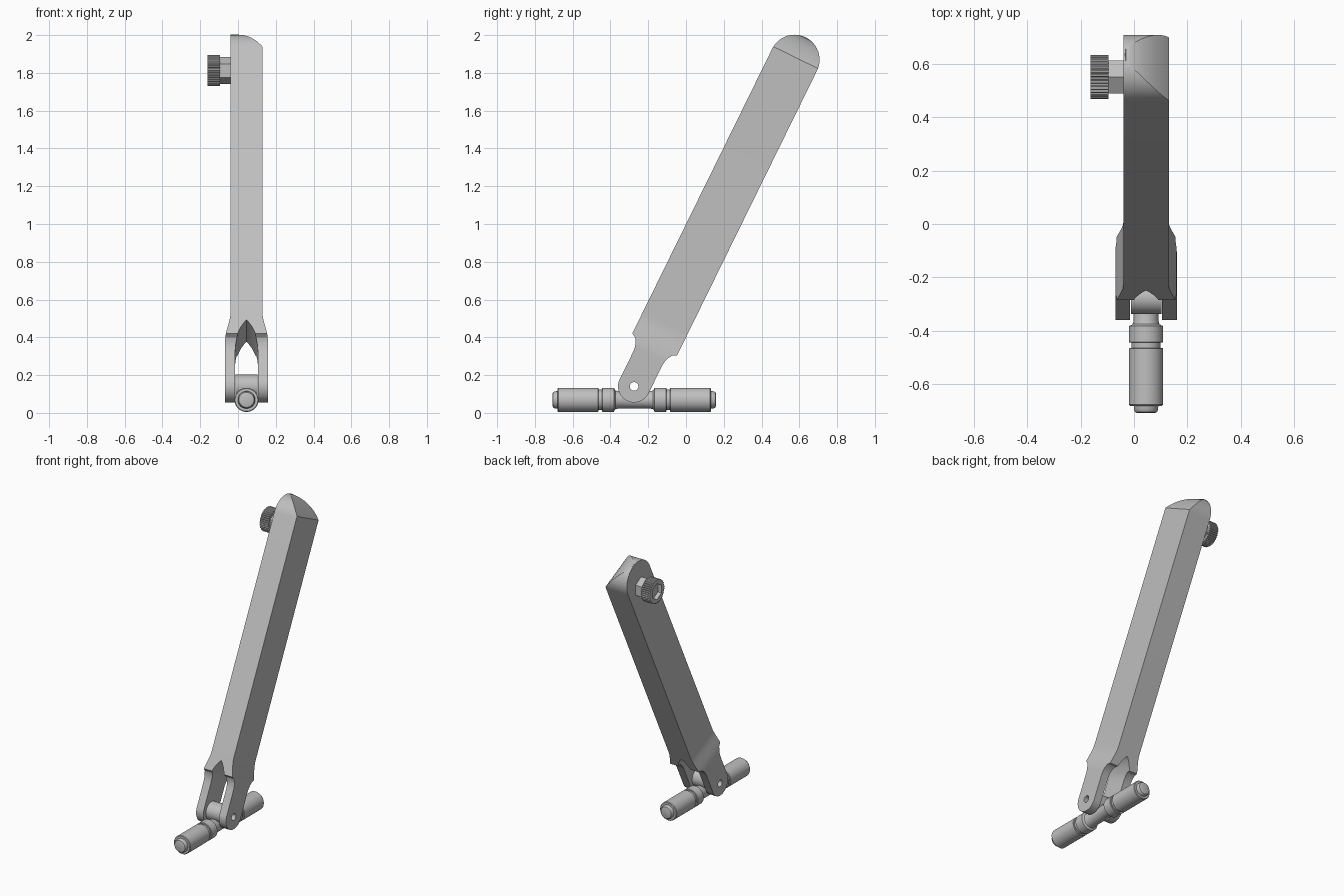
import bpy, bmesh, math
from mathutils import Matrix, Vector

if "Cube" in bpy.data.objects:
    bpy.data.objects.remove(bpy.data.objects["Cube"])

CX = 0.045                                   # shared centre plane of arm and bar
PIVOT = Vector((CX, -0.275, 0.14))
TILT = math.atan2(0.441, 0.8975)
ARM_FRAME = Matrix.Translation(PIVOT) @ Matrix.Rotation(-TILT, 4, 'X')

grey = bpy.data.materials.new("satin grey")
grey.diffuse_color = (0.52, 0.52, 0.52, 1)
grey.use_nodes = True
grey.node_tree.nodes["Principled BSDF"].inputs["Base Color"].default_value = grey.diffuse_color


def finish(name, bm, frame=Matrix()):
    bmesh.ops.recalc_face_normals(bm, faces=bm.faces)
    bm.transform(frame)
    me = bpy.data.meshes.new(name)
    bm.to_mesh(me)
    bm.free()
    me.materials.append(grey)
    ob = bpy.data.objects.new(name, me)
    bpy.context.collection.objects.link(ob)
    return ob


def prism(name, pts, axis, lo, hi, frame=Matrix()):
    """Extrude a 2D outline along x (points are y,z) or y (points are x,z)."""
    bm = bmesh.new()
    place = (lambda a, b, t: (t, a, b)) if axis == 'X' else (lambda a, b, t: (a, t, b))
    rings = [[bm.verts.new(place(a, b, t)) for a, b in pts] for t in (lo, hi)]
    n = len(pts)
    for r in rings:
        bm.faces.new(r)
    for i in range(n):
        j = (i + 1) % n
        bm.faces.new((rings[0][i], rings[0][j], rings[1][j], rings[1][i]))
    return finish(name, bm, frame)


def arc(cx, cy, r, a0, a1, n):
    return [(cx + r * math.cos(math.radians(a0 + (a1 - a0) * i / n)),
             cy + r * math.sin(math.radians(a0 + (a1 - a0) * i / n))) for i in range(n + 1)]


def circle(cx, cy, r, n, start=0):
    return arc(cx, cy, r, start, start + 360, n)[:-1]


def boolean(ob, cutter, op):
    mod = ob.modifiers.new("cut", 'BOOLEAN')
    mod.object, mod.operation, mod.solver = cutter, op, 'EXACT'
    bpy.context.view_layer.objects.active = ob
    bpy.ops.object.modifier_apply(modifier=mod.name)
    bpy.data.objects.remove(cutter)


def smooth(ob, angle=30):
    bpy.ops.object.select_all(action='DESELECT')
    ob.select_set(True)
    bpy.context.view_layer.objects.active = ob
    bpy.ops.object.shade_smooth_by_angle(angle=math.radians(angle))


# Arm: side outline with round top, notched shoulders and round fork tip
R, TOP = 0.132, 1.9275
shoulder = [(0.085, 0.165), (0.088, 0.19), (0.096, 0.215), (0.11, 0.236), (R, 0.247)]
side = (arc(0, 0, 0.085, 180, 360, 24) + shoulder + arc(0, TOP, R, 0, 180, 40)
        + [(-v, u) for v, u in reversed(shoulder)])
arm = prism("arm", side, 'X', -0.2, 0.2, ARM_FRAME)

# Front outline: flared fork at the bottom, one-sided rounding at the top
flare = [(0.115, -0.2)]
for i in range(13):
    t = i / 12
    flare.append((0.115 - 0.03 * t * t * (3 - 2 * t), 0.2 + 0.17 * t))
crown = []
for i in range(17):
    x = 0.13 - 0.17 * i / 16
    crown.append((x - CX, TOP + 0.12 - 0.373 * x - 3.49 * x * x))
crown[-1] = (-0.085, TOP + 0.14)
front = flare + crown + [(-x, u) for x, u in reversed(flare)]
boolean(arm, prism("front_cutter", front, 'Y', -0.3, 0.3, ARM_FRAME), 'INTERSECT')

# Fork slot with a pointed arch
half = [(0.06, -0.2), (0.06, 0.17), (0.058, 0.2), (0.052, 0.23), (0.042, 0.26),
        (0.028, 0.29), (0.013, 0.313)]
slot = half + [(0, 0.328)] + [(-x, u) for x, u in reversed(half)]
boolean(arm, prism("slot_cutter", slot, 'Y', -0.3, 0.3, ARM_FRAME), 'DIFFERENCE')


def pin_hole():
    return prism("pin_cutter", circle(0, 0, 0.023, 20), 'X', -0.3, 0.3, ARM_FRAME)


boolean(arm, pin_hole(), 'DIFFERENCE')
smooth(arm, 25)

# Pivot eye between the fork cheeks
eye = prism("pivot_eye", circle(0, 0, 0.062, 40), 'X', -0.057, 0.057, ARM_FRAME)
boolean(eye, pin_hole(), 'DIFFERENCE')
smooth(eye)

# Cross bar: turned profile of one half, mirrored about the pivot
half_bar = [(0.0, 0.046), (0.085, 0.046), (0.1, 0.05), (0.105, 0.056), (0.107, 0.064),
            (0.168, 0.064), (0.17, 0.062), (0.17, 0.054), (0.19, 0.054), (0.19, 0.062),
            (0.192, 0.064), (0.402, 0.064), (0.406, 0.06), (0.406, 0.046),
            (0.422, 0.045), (0.43, 0.04), (0.433, 0.032), (0.433, 0.0)]
profile = [(-s, r) for s, r in reversed(half_bar)] + half_bar[1:]
bm = bmesh.new()
vs = [bm.verts.new((0, s, r)) for s, r in profile]
es = [bm.edges.new(p) for p in zip(vs, vs[1:])]
bmesh.ops.spin(bm, geom=vs + es, cent=(0, 0, 0), axis=(0, 1, 0),
               angle=math.tau, steps=40, use_duplicate=False)
bmesh.ops.remove_doubles(bm, verts=bm.verts, dist=1e-5)
bar = finish("cross_bar", bm, Matrix.Translation((CX, -0.274, 0.069)))
smooth(bar, 35)

# Knob: hexagonal shaft, knurled grip and hexagonal socket
KY, KZ = 0.55, 1.812
prism("knob_shaft", circle(KY, KZ, 0.071, 6, 90), 'X', -0.11, -0.03)
teeth = []
for i in range(36):
    for k, r in ((0, 0.076), (0.3, 0.082), (0.7, 0.082)):
        a = math.tau * (i + k) / 36
        teeth.append((KY + r * math.cos(a), KZ + r * math.sin(a)))
knob = prism("knob_grip", teeth, 'X', -0.162, -0.095)
boolean(knob, prism("socket_cutter", circle(KY, KZ, 0.055, 6, 90), 'X', -0.3, -0.135), 'DIFFERENCE')
